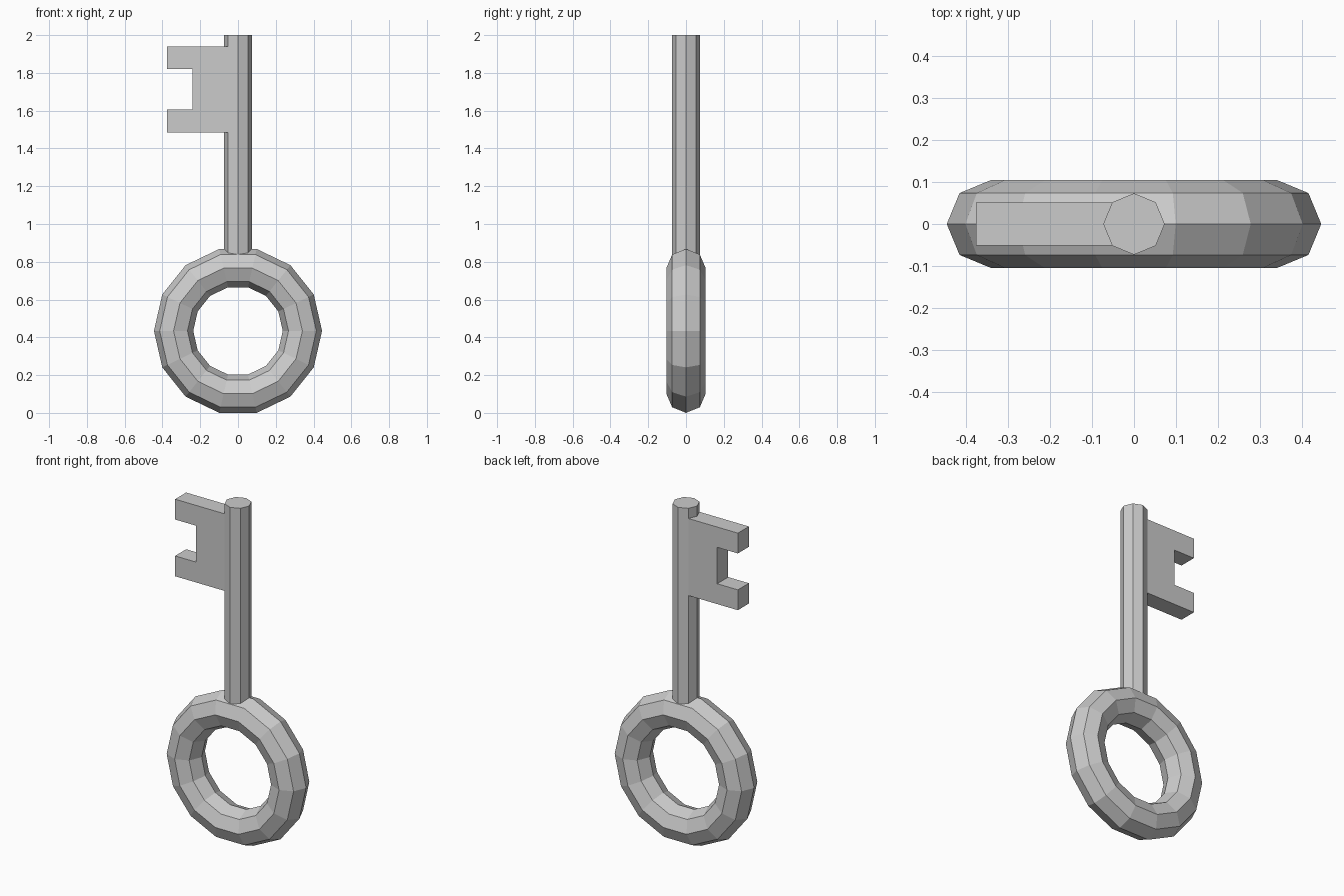
import bpy, bmesh
from math import pi

if "Cube" in bpy.data.objects:
    bpy.data.objects.remove(bpy.data.objects["Cube"])

RING_Z = 0.434
SHAFT_R = 0.073

# ring handle: 14 x 8 faceted torus standing upright
bpy.ops.mesh.primitive_torus_add(major_segments=14, minor_segments=8,
                                 major_radius=0.341, minor_radius=0.104,
                                 location=(0, 0, RING_Z), rotation=(pi / 2, 0, 0))
bpy.context.object.name = "ring_handle"

# shaft: octagonal rod, its foot sunk into the ring
z0, z1 = 0.83, 2.0
bpy.ops.mesh.primitive_cylinder_add(vertices=8, radius=SHAFT_R, depth=z1 - z0,
                                    location=(0, 0, (z0 + z1) / 2),
                                    rotation=(0, 0, 0))
bpy.context.object.name = "shaft"

# bit: notched plate extruded from a side profile (x, z)
half = 0.0515
profile = [(-0.05, 1.485), (-0.375, 1.485), (-0.375, 1.605), (-0.24, 1.605),
           (-0.24, 1.82), (-0.375, 1.82), (-0.375, 1.94), (-0.05, 1.94)]
bm = bmesh.new()
face = bm.faces.new([bm.verts.new((x, -half, z)) for x, z in profile])
ext = bmesh.ops.extrude_face_region(bm, geom=[face])
verts = [g for g in ext["geom"] if isinstance(g, bmesh.types.BMVert)]
bmesh.ops.translate(bm, verts=verts, vec=(0, 2 * half, 0))
bmesh.ops.recalc_face_normals(bm, faces=bm.faces)
mesh = bpy.data.meshes.new("key_bit")
bm.to_mesh(mesh)
bm.free()
bpy.context.collection.objects.link(bpy.data.objects.new("key_bit", mesh))
